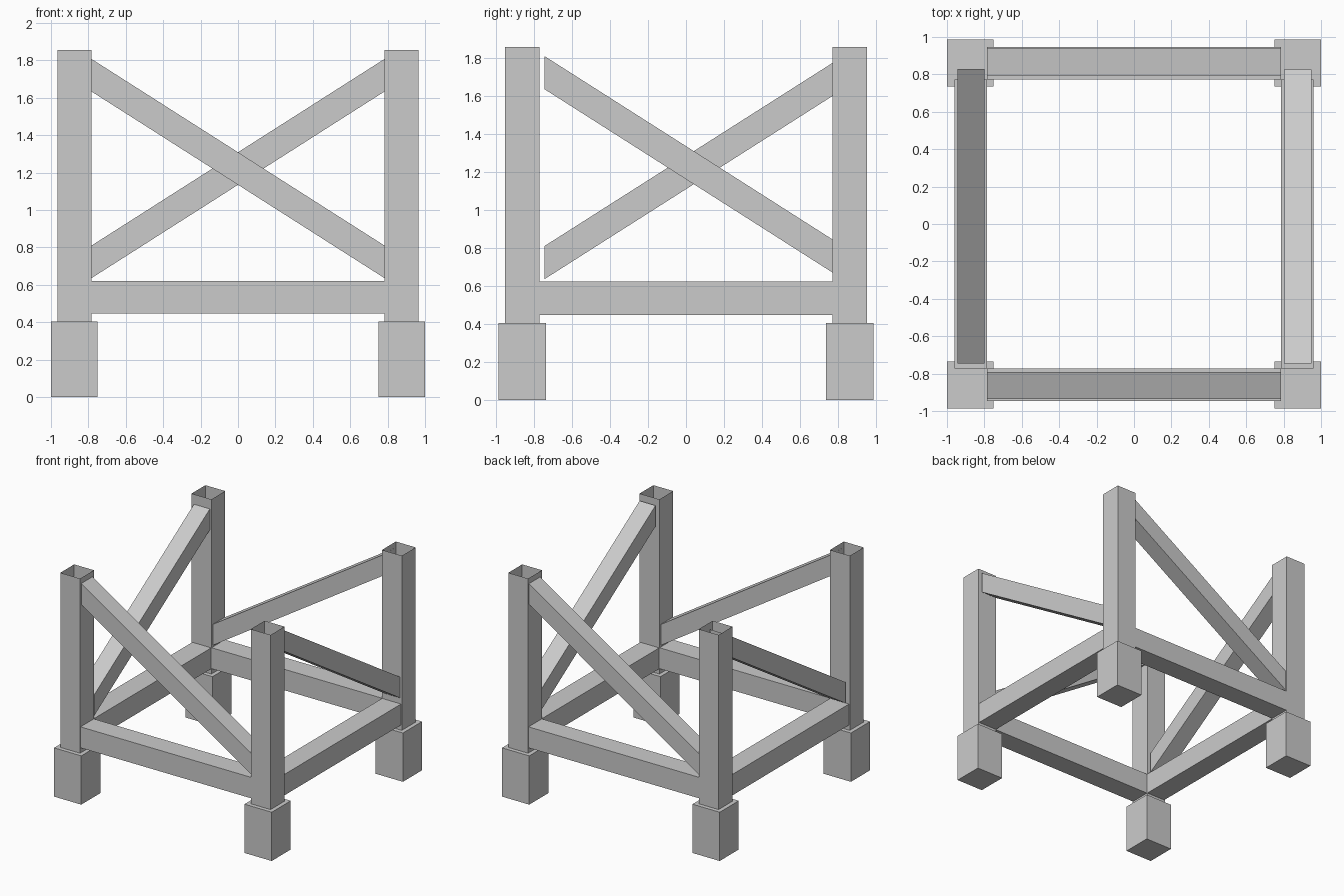
import bpy, bmesh

if "Cube" in bpy.data.objects:
    bpy.data.objects.remove(bpy.data.objects["Cube"])

PX, PY = 0.875, 0.861          # corner post centres


def make(name, bm):
    bmesh.ops.recalc_face_normals(bm, faces=bm.faces)
    me = bpy.data.meshes.new(name)
    bm.to_mesh(me)
    bm.free()
    ob = bpy.data.objects.new(name, me)
    bpy.context.collection.objects.link(ob)
    return ob


def box(name, lo, hi, hollow=False):
    """Box between two corners; hollow leaves the two ends open."""
    bm = bmesh.new()
    bmesh.ops.create_cube(bm, size=1)
    for v in bm.verts:
        v.co = [l + (h - l) * (c + 0.5) for l, h, c in zip(lo, hi, v.co)]
    if hollow:
        bm.normal_update()
        ends = [f for f in bm.faces if abs(f.normal.z) > 0.9]
        bmesh.ops.delete(bm, geom=ends, context='FACES_ONLY')
    return make(name, bm)


def brace(name, axis, start, end, z0, z1, across, width=0.146, height=0.174):
    """Diagonal beam with plumb-cut ends; axis 0 runs along x, 1 along y."""
    bm = bmesh.new()
    profile = [(start, z0), (end, z1), (end, z1 + height), (start, z0 + height)]
    side = across - width / 2
    pts = [(a, side, z) if axis == 0 else (side, a, z) for a, z in profile]
    face = bm.faces.new([bm.verts.new(p) for p in pts])
    ext = bmesh.ops.extrude_face_region(bm, geom=[face])
    moved = [g for g in ext['geom'] if isinstance(g, bmesh.types.BMVert)]
    bmesh.ops.translate(bm, verts=moved,
                        vec=(0, width, 0) if axis == 0 else (width, 0, 0))
    return make(name, bm)


# Corner posts (open tubes) standing on block feet
for sx, lr in ((-1, "left"), (1, "right")):
    for sy, fb in ((-1, "front"), (1, "back")):
        x, y = sx * PX, sy * PY
        box(f"{fb}_{lr}_foot", (x - 0.125, y - 0.125, 0), (x + 0.125, y + 0.125, 0.405))
        box(f"{fb}_{lr}_post", (x - 0.091, y - 0.091, 0.405), (x + 0.091, y + 0.091, 1.855), True)

# Horizontal rails between the posts
for s, fb, lr in ((-1, "front", "left"), (1, "back", "right")):
    y, x = s * 0.86, s * 0.872
    box(f"{fb}_rail", (-0.785, y - 0.087, 0.448), (0.785, y + 0.087, 0.622))
    box(f"{lr}_rail", (x - 0.087, -0.772, 0.448), (x + 0.087, 0.772, 0.622))

# Diagonal braces, one per side; the side pair sits slightly rearward
brace("front_brace", 0, -0.785, 0.785, 1.635, 0.635, -0.863)
brace("back_brace", 0, -0.785, 0.785, 0.635, 1.635, 0.866)
brace("right_brace", 1, -0.745, 0.826, 1.635, 0.635, 0.875)
brace("left_brace", 1, -0.745, 0.828, 0.635, 1.635, -0.871)
